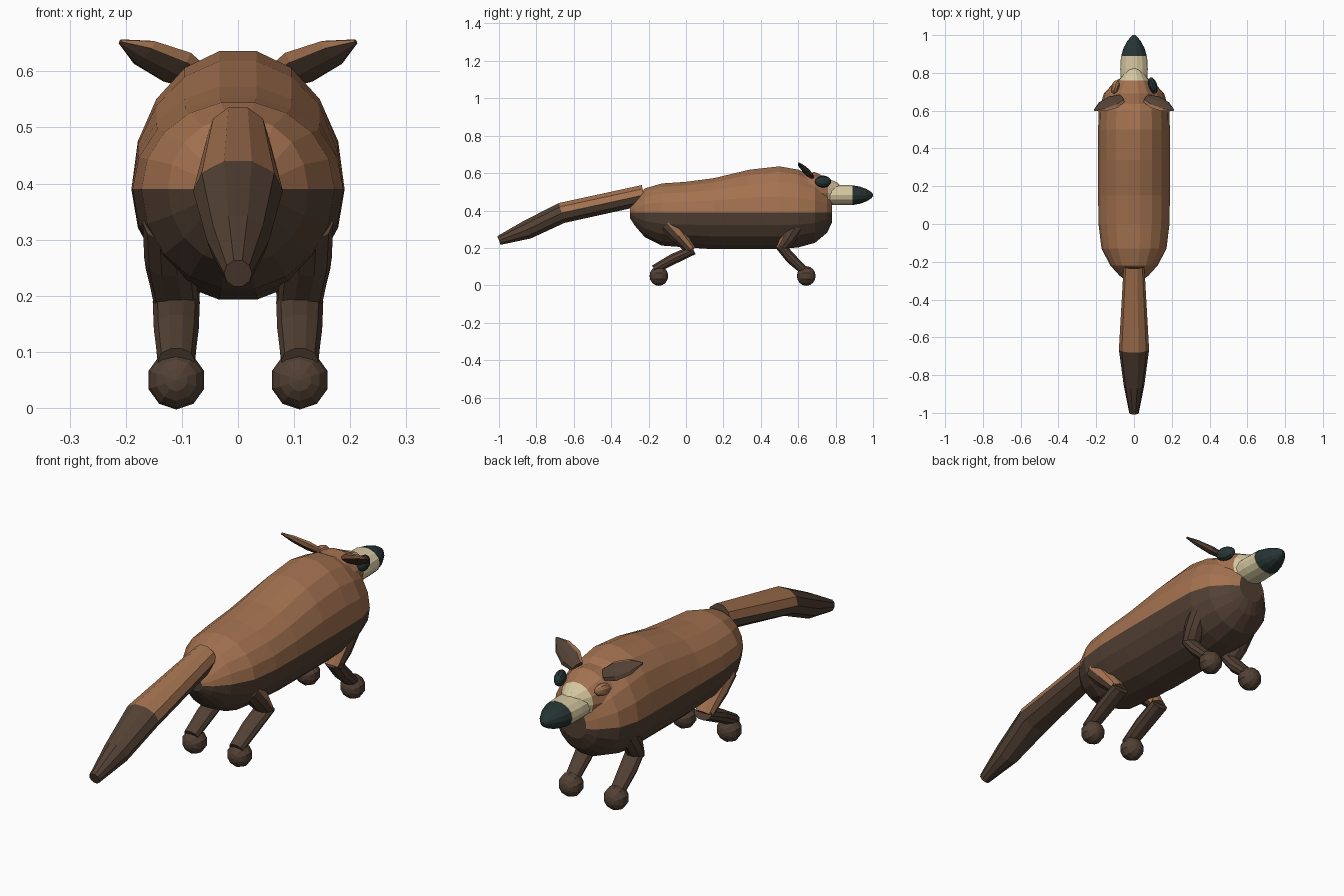
import bpy, bmesh
from math import cos, sin, pi, radians
from mathutils import Vector, Matrix

cube = bpy.data.objects.get("Cube")
if cube:
    bpy.data.objects.remove(cube)


def material(name, r, g, b):
    m = bpy.data.materials.new(name)
    m.use_nodes = True
    m.diffuse_color = (r, g, b, 1)
    m.node_tree.nodes["Principled BSDF"].inputs["Base Color"].default_value = (r, g, b, 1)
    return m


BROWN = material("fur brown", 0.37, 0.168, 0.08)
DARK = material("dark brown", 0.085, 0.052, 0.034)
CREAM = material("muzzle cream", 0.68, 0.58, 0.36)
BLACK = material("nose black", 0.02, 0.034, 0.034)


def finish(bm, name, mats):
    bmesh.ops.recalc_face_normals(bm, faces=bm.faces)
    mesh = bpy.data.meshes.new(name)
    bm.to_mesh(mesh)
    bm.free()
    for m in mats:
        mesh.materials.append(m)
    obj = bpy.data.objects.new(name, mesh)
    bpy.context.collection.objects.link(obj)
    return obj


def loft(name, rings, n, mats, rule=lambda i, j: 0, matrix=None):
    """Skin elliptical rings (x, y, z, half width, rise, drop), square to the path."""
    bm = bmesh.new()
    centres = [Vector(r[:3]) for r in rings]
    loops = []
    for i, (x, y, z, w, up, down) in enumerate(rings):
        t = centres[min(i + 1, len(rings) - 1)] - centres[max(i - 1, 0)]
        t.x = 0
        lift = Vector((1, 0, 0)).cross(t.normalized())
        loop = []
        for j in range(n):
            a = 2 * pi * j / n
            s = sin(a)
            offset = Vector((w * cos(a), 0, 0)) + lift * s * (up if s > 0 else down)
            loop.append(bm.verts.new(centres[i] + offset))
        loops.append(loop)
    for i in range(len(loops) - 1):
        for j in range(n):
            k = (j + 1) % n
            f = bm.faces.new((loops[i][j], loops[i][k], loops[i + 1][k], loops[i + 1][j]))
            f.material_index = rule(i, j)
    for i, loop in ((0, loops[0]), (len(loops) - 2, loops[-1])):
        bm.faces.new(loop).material_index = rule(i, n - 1)
    if matrix:
        bm.transform(matrix)
    return finish(bm, name, mats)


def ball(name, centre, size, mat, segments, rings, turn=0):
    """Ellipsoid with its poles along y."""
    bm = bmesh.new()
    bmesh.ops.create_uvsphere(bm, u_segments=segments, v_segments=rings, radius=1)
    bm.transform(Matrix.Rotation(pi / 2, 4, 'X'))
    bm.transform(Matrix.Translation(centre) @ Matrix.Rotation(turn, 4, 'Z')
                 @ Matrix.Diagonal((*size, 1)))
    return finish(bm, name, [mat])


# Body: brown back, dark belly, split along the waterline
MID = 0.39
body = [(-0.30, .035, .03, .03), (-0.275, .075, .065, .07), (-0.22, .125, .13, .135),
        (-0.13, .172, .157, .18), (0.0, .188, .166, .19), (0.15, .19, .186, .2),
        (0.34, .19, .232, .2), (0.5, .19, .25, .2), (0.6, .187, .232, .19),
        (0.69, .16, .19, .165), (0.755, .1, .13, .11), (0.78, .06, .09, .055)]
loft("body", [(0, y, MID, w, u, d) for y, w, u, d in body], 18,
     [BROWN, DARK], lambda i, j: int(j >= 9))

# Tail: brown top, dark underside and end
loft("tail", [(0, -1.0, .24, .025, .026, .026), (0, -0.85, .297, .055, .053, .053),
              (0, -0.665, .387, .08, .058, .058), (0, -0.225, .483, .055, .057, .057)],
     10, [BROWN, DARK], lambda i, j: int(i < 2 or j >= 5))

# Head with a cream face, then muzzle and nose
head = [(.54, .1, .09), (.62, .125, .11), (.69, .115, .113), (.76, .08, .078),
        (.81, .045, .056), (.835, .015, .03)]
loft("head", [(0, y, .495, w, h, h) for y, w, h in head], 14,
     [BROWN, CREAM], lambda i, j: int(i >= 3))
loft("muzzle", [(0, y, .482, w, .055, .055) for y, w in ((.74, .07), (.82, .073), (.89, .069))],
     14, [CREAM])
nose = [(.885, .069, .055), (.93, .056, .047), (.965, .038, .034), (.99, .018, .018),
        (1.0, .006, .006)]
loft("nose", [(0, y, .482, w, h, h) for y, w, h in nose], 14, [BLACK])

# Eyes, one dark and one fur coloured
ball("left_eye", (.1, .733, .555), (.024, .045, .032), BLACK, 10, 8, radians(18))
ball("right_eye", (-.1, .725, .555), (.022, .037, .028), BROWN, 10, 8, radians(-18))

for side, label in ((1, "left"), (-1, "right")):
    flip = Matrix.Diagonal((side, 1, 1, 1))

    # Ear: flattened leaf, dark with a brown upper rim
    base, tip = Vector((.065, .665, .588)), Vector((.21, .602, .653))
    axis = (tip - base).normalized()
    across = axis.cross(Vector((0, .65, .75))).normalized()
    if across.z > 0:
        across = -across
    normal = across.cross(axis)
    frame = Matrix((across, axis, normal)).transposed().to_4x4()
    length = (tip - base).length
    ear = [(0, .028, .014), (.3, .046, .018), (.7, .036, .013), (1, .005, .004)]
    loft(label + "_ear", [(0, t * length, 0, w, h, h) for t, w, h in ear], 8,
         [DARK, BROWN], lambda i, j: int(j in (3, 4)),
         flip @ Matrix.Translation(base) @ frame)

    # Legs: thighs brown on the upper side, dark shins and round paws
    x = .11
    loft(label + "_rear_thigh", [(.125, -.1, .33, .045, .05, .05), (.122, -.04, .265, .045, .045, .045),
                                 (x, .03, .185, .04, .028, .028)],
         10, [BROWN, DARK], lambda i, j: int(j >= 5), flip)
    loft(label + "_rear_shin", [(x, -.17, .085, .033, .025, .025), (x, -.07, .14, .04, .03, .03),
                                (x, .04, .19, .042, .027, .027)], 10, [DARK], matrix=flip)
    loft(label + "_front_upper_leg", [(x, .505, .19, .04, .028, .028), (.12, .545, .25, .045, .042, .042),
                                      (.125, .59, .32, .045, .05, .05)],
         10, [BROWN, DARK], lambda i, j: int(j >= 5 or j in (0, 4)), flip)
    loft(label + "_front_lower_leg", [(x, .505, .21, .042, .027, .027), (x, .56, .145, .04, .03, .03),
                                      (x, .63, .08, .033, .025, .025)], 10, [DARK], matrix=flip)
    for part, y in (("front", .643), ("rear", -.145)):
        ball(f"{label}_{part}_paw", (side * x, y, .05), (.052, .05, .0525), DARK, 10, 8)
